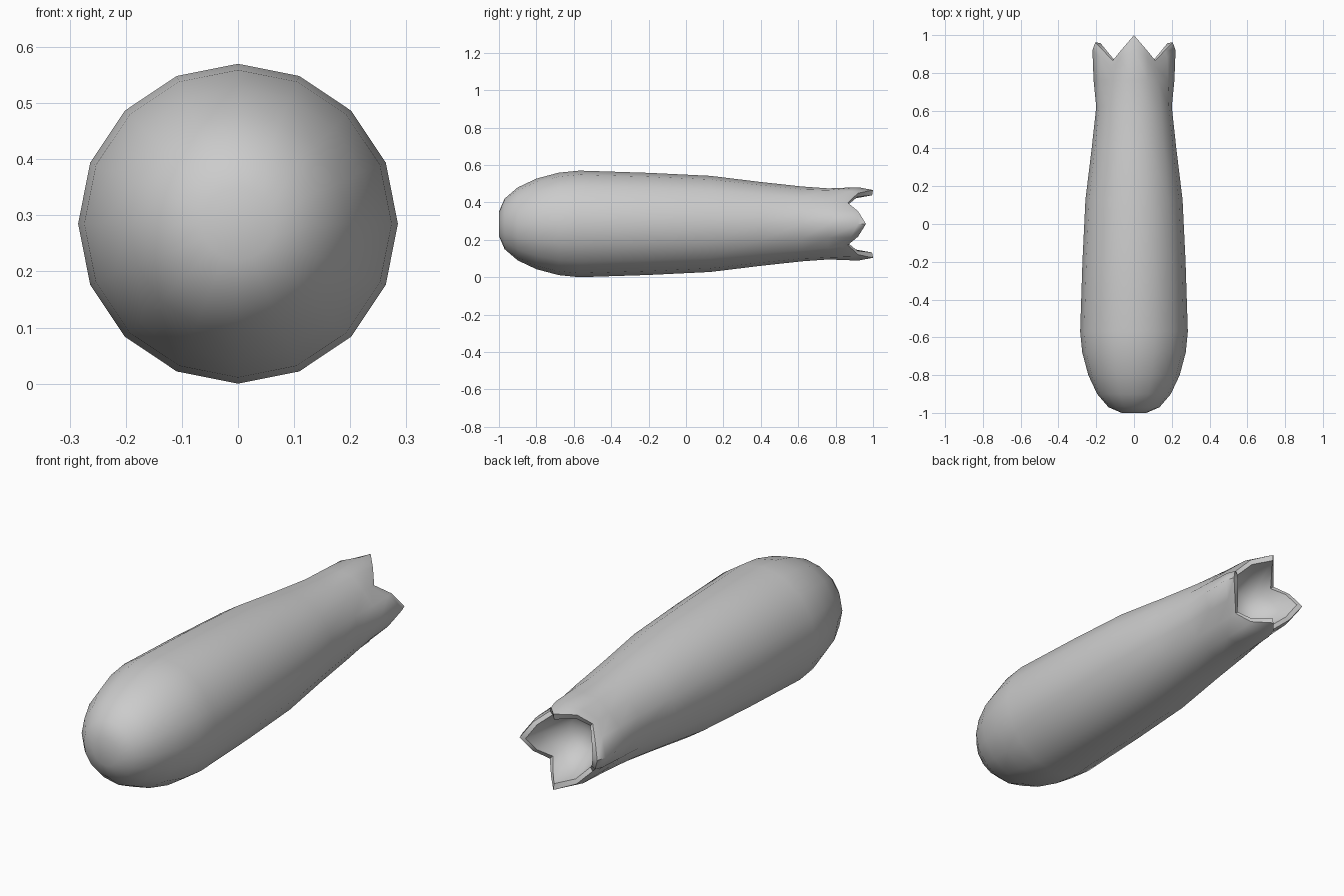
import bpy
import bmesh
from math import sin, cos, tau, radians

if "Cube" in bpy.data.objects:
    bpy.data.objects.remove(bpy.data.objects["Cube"])

SEGMENTS = 16
CENTRE_Z = 0.285

grey = bpy.data.materials.new("plain grey")
grey.use_nodes = True
grey.diffuse_color = (0.6, 0.6, 0.6, 1)
grey.node_tree.nodes["Principled BSDF"].inputs["Base Color"].default_value = (0.6, 0.6, 0.6, 1)

# Body profile from nose to waist: (y, radius)
body = [(-1.0, 0.065), (-0.97, 0.135), (-0.9, 0.195), (-0.8, 0.242),
        (-0.68, 0.274), (-0.57, 0.285), (-0.2, 0.273), (0.13, 0.257),
        (0.4, 0.224), (0.62, 0.2)]


def petal(k, tip, mid, notch):
    """Pick a value by position between petal tip and notch."""
    return (tip, mid, notch, mid)[k % 4]


def tip_radius(k):
    # upper and lower petals stand a little closer to the axis
    return 0.193 if (k + 1) // 4 % 2 else 0.217


def tip_y(k):
    return 1.0 if (k + 1) // 4 % 2 else 0.962


bm = bmesh.new()


def ring(shape):
    """Add one ring of vertices; shape(k) gives (y, radius)."""
    verts = []
    for k in range(SEGMENTS):
        y, r = shape(k)
        a = tau * k / SEGMENTS
        verts.append(bm.verts.new((r * cos(a), y, CENTRE_Z + r * sin(a))))
    return verts


rings = [ring(lambda k, p=p: p) for p in body]

# Fluted end flaring into four pointed petals
rings.append(ring(lambda k: (0.76, petal(k, tip_radius(k) - 0.003, 0.195, 0.182))))
rings.append(ring(lambda k: (petal(k, 0.92, 0.88, 0.83),
                             petal(k, tip_radius(k) + 0.003, 0.19, 0.168))))
rings.append(ring(lambda k: (petal(k, tip_y(k), 0.92, 0.865),
                             petal(k, tip_radius(k) - 0.012, 0.178, 0.16))))
# Inner lip and hollow
rings.append(ring(lambda k: (petal(k, tip_y(k) - 0.005, 0.917, 0.862),
                             petal(k, tip_radius(k) - 0.04, 0.156, 0.14))))
rings.append(ring(lambda k: (petal(k, 0.86, 0.84, 0.81), petal(k, 0.15, 0.135, 0.12))))
rings.append(ring(lambda k: (0.76, 0.08)))

for a, b in zip(rings, rings[1:]):
    for k in range(SEGMENTS):
        n = (k + 1) % SEGMENTS
        bm.faces.new((a[k], a[n], b[n], b[k]))

# Close the nose and the floor of the hollow
for loop, y in ((rings[0], -1.0), (rings[-1], 0.74)):
    hub = bm.verts.new((0, y, CENTRE_Z))
    for k in range(SEGMENTS):
        bm.faces.new((loop[k], loop[(k + 1) % SEGMENTS], hub))

bmesh.ops.recalc_face_normals(bm, faces=bm.faces)
mesh = bpy.data.meshes.new("petalled_body")
bm.to_mesh(mesh)
bm.free()
mesh.materials.append(grey)
obj = bpy.data.objects.new("petalled_body", mesh)
bpy.context.collection.objects.link(obj)
bpy.context.view_layer.objects.active = obj
obj.select_set(True)
bpy.ops.object.shade_smooth_by_angle(angle=radians(65))
